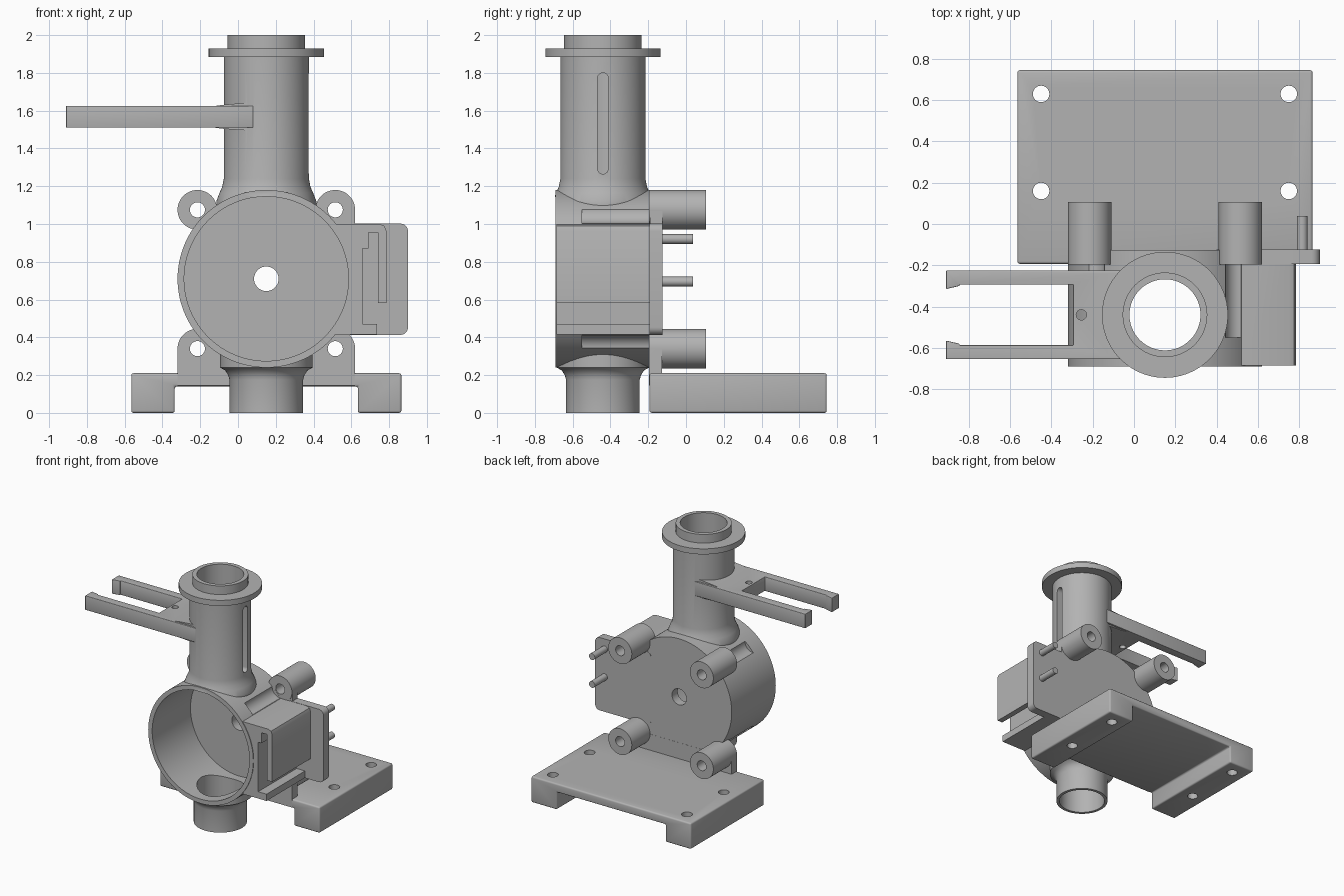
import bpy, bmesh, math

if "Cube" in bpy.data.objects:
    bpy.data.objects.remove(bpy.data.objects["Cube"], do_unlink=True)

grey = bpy.data.materials.new("plain_grey")
grey.use_nodes = True
colour = (0.45, 0.45, 0.45, 1)
grey.diffuse_color = colour
grey.node_tree.nodes["Principled BSDF"].inputs["Base Color"].default_value = colour

CX, CY, CZ = 0.15, -0.44, 0.71   # tube axis (x, y) and drum axis (x, z)
PLATE_FRONT, PLATE_BACK = -0.197, -0.127


def place(axis, a, b, h):
    return {"x": (h, a, b), "y": (a, h, b), "z": (a, b, h)}[axis]


def stack(name, loops):
    """Skin a stack of matching loops and cap both ends."""
    bm = bmesh.new()
    rings = [[bm.verts.new(p) for p in loop] for loop in loops]
    n = len(rings[0])
    for low, high in zip(rings, rings[1:]):
        for i in range(n):
            j = (i + 1) % n
            bm.faces.new((low[i], low[j], high[j], high[i]))
    bm.faces.new(rings[0])
    bm.faces.new(rings[-1])
    bmesh.ops.recalc_face_normals(bm, faces=bm.faces)
    mesh = bpy.data.meshes.new(name)
    bm.to_mesh(mesh)
    bm.free()
    mesh.materials.append(grey)
    obj = bpy.data.objects.new(name, mesh)
    bpy.context.collection.objects.link(obj)
    return obj


def prism(name, axis, points, lo, hi):
    return stack(name, [[place(axis, a, b, h) for a, b in points] for h in (lo, hi)])


def lathe(name, axis, centre, profile, n=64):
    turn = [2 * math.pi * i / n for i in range(n)]
    return stack(name, [[place(axis, centre[0] + r * math.cos(t), centre[1] + r * math.sin(t), h)
                         for t in turn] for r, h in profile])


def cylinder(name, axis, centre, r, lo, hi, n=64):
    return lathe(name, axis, centre, [(r, lo), (r, hi)], n)


def rect(a0, a1, b0, b1, r=0.0, n=6):
    if not r:
        return [(a0, b0), (a1, b0), (a1, b1), (a0, b1)]
    points = []
    for k, (a, b) in enumerate(((a1 - r, b1 - r), (a0 + r, b1 - r), (a0 + r, b0 + r), (a1 - r, b0 + r))):
        for i in range(n + 1):
            t = math.pi / 2 * (k + i / n)
            points.append((a + r * math.cos(t), b + r * math.sin(t)))
    return points


def apply(obj, mod):
    bpy.ops.object.select_all(action="DESELECT")
    bpy.context.view_layer.objects.active = obj
    obj.select_set(True)
    bpy.ops.object.modifier_apply(modifier=mod.name)


def combine(obj, tool, operation):
    mod = obj.modifiers.new("boolean", "BOOLEAN")
    mod.operation, mod.solver, mod.object = operation, "EXACT", tool
    apply(obj, mod)
    bpy.data.objects.remove(tool, do_unlink=True)


def add(obj, tool):
    combine(obj, tool, "UNION")


def cut(obj, tool):
    combine(obj, tool, "DIFFERENCE")


def bevel(obj, width):
    mod = obj.modifiers.new("bevel", "BEVEL")
    mod.width, mod.segments = width, 3
    mod.limit_method, mod.angle_limit = "ANGLE", math.radians(50)
    apply(obj, mod)


# Round pump body with its rear plate
body = cylinder("body", "y", (CX, CZ), 0.47, -0.69, PLATE_BACK, 128)
add(body, prism("foot_plate", "y", rect(-0.32, 0.62, 0.145, 0.34), PLATE_FRONT, PLATE_BACK + 0.001))

# Side box with an open card slot
box_outline = [(0.3, 1.0), (0.75, 1.0), (0.775, 0.99), (0.785, 0.965), (0.785, 0.583),
               (0.74, 0.583), (0.74, 0.955), (0.69, 0.955), (0.69, 0.87), (0.66, 0.87),
               (0.66, 0.47), (0.735, 0.47), (0.735, 0.415), (0.3, 0.415)]
add(body, prism("side_box", "y", box_outline, -0.685, -0.16))
add(body, prism("side_plate", "y", rect(0.4, 0.9, 0.413, 1.002, 0.04), -0.193, PLATE_BACK + 0.003))
add(body, prism("lug_web", "y", rect(0.5, 0.62, 0.9, 1.07), -0.19, PLATE_BACK + 0.002))

# Vertical tubes with flared roots and a top flange
add(body, lathe("upper_tube", "z", (CX, CY),
                [(0.265, 1.0), (0.265, 1.12), (0.248, 1.165), (0.234, 1.195), (0.225, 1.24),
                 (0.225, 1.885), (0.305, 1.885), (0.305, 1.93), (0.205, 1.93), (0.205, 2.0)], 96))
add(body, lathe("lower_tube", "z", (CX, CY),
                [(0.195, 0), (0.195, 0.175), (0.202, 0.2), (0.218, 0.225), (0.245, 0.24), (0.245, 0.4)], 96))

# Forked arm with hooked tips, mirrored about its centre line
half = [(0.08, 0.215), (-0.91, 0.215), (-0.91, 0.125), (-0.845, 0.14), (-0.845, 0.147), (-0.295, 0.147)]
fork = [(x, CY + y) for x, y in half] + [(x, CY - y) for x, y in reversed(half)]
arm = prism("arm", "z", fork, 1.51, 1.625)
bevel(arm, 0.012)
cut(arm, cylinder("pin_hole", "z", (-0.255, CY), 0.025, 1.4, 1.7, 24))
add(body, arm)
root = [(-0.13, 1.624), (-0.07, 1.632), (0.13, 1.65), (0.13, 1.49), (-0.07, 1.503), (-0.13, 1.511)]
add(body, prism("arm_root", "y", root, CY - 0.2, CY + 0.2))

# Screw bosses, with holes and clearance in front of them
corners = [(x, z) for x in (-0.215, 0.515) for z in (0.34, 1.075)]
for c in corners:
    add(body, cylinder("boss", "y", c, 0.105, -0.196, 0.107, 48))
for c in corners:
    cut(body, cylinder("clearance", "y", c, 0.072, -0.55, -0.1965, 32))
    cut(body, cylinder("screw_hole", "y", c, 0.04, -0.3, 0.2, 32))

# Hollow interior, bore, shaft hole and tube slot
cut(body, cylinder("chamber", "y", (CX, CZ), 0.435, -0.8, -0.2, 128))
cut(body, cylinder("bore", "z", (CX, CY), 0.172, -0.1, 2.1, 96))
cut(body, cylinder("shaft_hole", "y", (CX, CZ), 0.065, -0.3, 0, 48))
cut(body, prism("slot", "x", rect(CY - 0.028, CY + 0.028, 1.265, 1.8, 0.0275), 0.2, 0.5))

# Pins on the side plate
pins = [cylinder("pin", "y", (0.815, z), 0.026, -0.15, 0.038, 32) for z in (0.695, 0.92)]

# Mounting base: slab on two rails with four bolt holes
base_outline = [(-0.565, 0), (-0.335, 0), (-0.335, 0.14), (0.635, 0.14),
                (0.635, 0), (0.865, 0), (0.865, 0.21), (-0.565, 0.21)]
base = prism("base", "y", base_outline, -0.193, 0.745)
bevel(base, 0.012)
for x in (-0.45, 0.75):
    for y in (0.16, 0.63):
        cut(base, cylinder("bolt_hole", "z", (x, y), 0.04, -0.1, 0.3, 32))

# Smooth the curved faces and keep the edges crisp
for obj in [body, base] + pins:
    bpy.ops.object.select_all(action="DESELECT")
    bpy.context.view_layer.objects.active = obj
    obj.select_set(True)
    bpy.ops.object.shade_smooth_by_angle(angle=math.radians(30))
